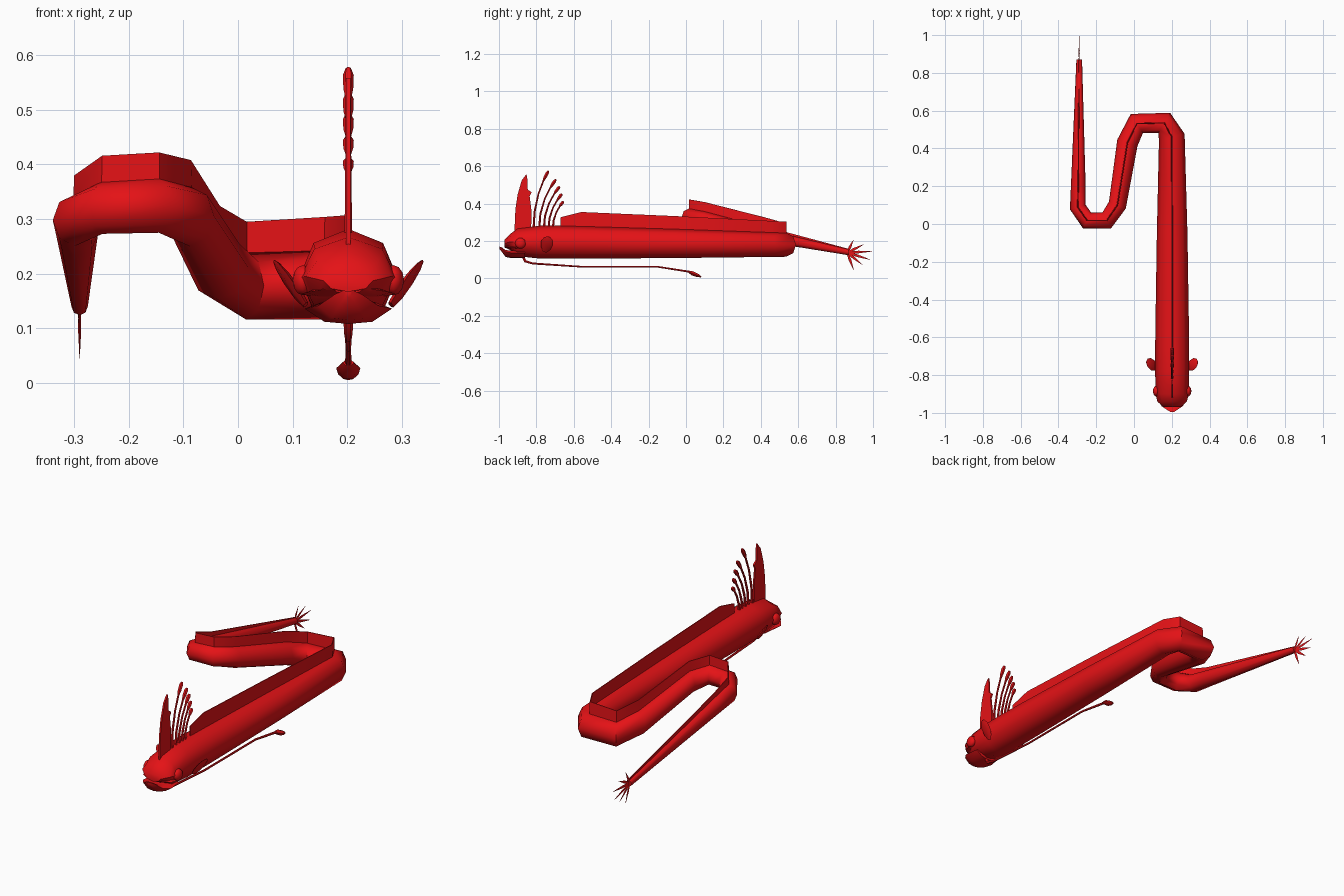
import bpy, math
from mathutils import Vector

if "Cube" in bpy.data.objects:
    bpy.data.objects.remove(bpy.data.objects["Cube"])

red = bpy.data.materials.new("red_skin")
red.diffuse_color = (0.78, 0.006, 0.008, 1)
red.use_nodes = True
red.node_tree.nodes["Principled BSDF"].inputs["Base Color"].default_value = red.diffuse_color
X = 0.202       # centre line of head and trunk
TX = -0.29      # centre line of tail


def make(name, verts, faces, smooth=True):
    me = bpy.data.meshes.new(name)
    me.from_pydata([tuple(v) for v in verts], [], faces)
    ob = bpy.data.objects.new(name, me)
    bpy.context.collection.objects.link(ob)
    me.materials.append(red)
    bpy.ops.object.select_all(action='DESELECT')
    ob.select_set(True)
    bpy.context.view_layer.objects.active = ob
    bpy.ops.object.mode_set(mode='EDIT')
    bpy.ops.mesh.select_all(action='SELECT')
    bpy.ops.mesh.normals_make_consistent(inside=False)
    bpy.ops.object.mode_set(mode='OBJECT')
    if smooth:
        bpy.ops.object.shade_smooth_by_angle(angle=math.radians(50))
    return ob


def loft(name, rings):
    """Skin a list of equal-length closed rings and cap the ends."""
    n = len(rings[0])
    verts = [p for r in rings for p in r]
    faces = [(i * n + j, i * n + (j + 1) % n, (i + 1) * n + (j + 1) % n, (i + 1) * n + j)
             for i in range(len(rings) - 1) for j in range(n)]
    faces += [tuple(range(n)), tuple(range(len(verts) - n, len(verts)))]
    return make(name, verts, faces)


def ring(c, side, up, a, b, n=8):
    return [c + side * (a * math.cos(2 * math.pi * k / n)) + up * (b * math.sin(2 * math.pi * k / n))
            for k in range(n)]


def rod(name, pts, radii, x, wide=1.0, n=6):
    """Tapered rod through (y, z) points in the plane x."""
    rings = []
    for i, (y, z) in enumerate(pts):
        a, b = pts[max(i - 1, 0)], pts[min(i + 1, len(pts) - 1)]
        t = Vector((0, b[0] - a[0], b[1] - a[1])).normalized()
        rings.append(ring(Vector((x, y, z)), Vector((1, 0, 0)), Vector((0, -t.z, t.y)),
                          radii[i] * wide, radii[i], n))
    return loft(name, rings)


def plate(name, outline, x, t):
    """Flat plate from a (y, z) outline."""
    return loft(name, [[Vector((x + s * t, y, z)) for y, z in outline] for s in (-1, 1)])


# Body stations: x, y, z, half width, half height, dorsal fin height
body = [
    (X, -0.97, 0.187, 0.045, 0.02, 0), (X, -0.94, 0.195, 0.078, 0.043, 0),
    (X, -0.90, 0.193, 0.088, 0.074, 0), (X, -0.78, 0.194, 0.09, 0.088, 0),
    (X, -0.67, 0.194, 0.09, 0.088, 0.045), (X, -0.56, 0.193, 0.089, 0.087, 0.075),
    (X, -0.05, 0.187, 0.081, 0.078, 0.068), (0.20, 0.46, 0.181, 0.07, 0.066, 0.06),
    (0.16, 0.535, 0.180, 0.062, 0.064, 0.06), (0.015, 0.532, 0.178, 0.06, 0.062, 0.055),
    (-0.035, 0.43, 0.212, 0.056, 0.06, 0.052), (-0.088, 0.10, 0.305, 0.048, 0.055, 0.048),
    (-0.145, 0.018, 0.325, 0.048, 0.05, 0.047), (-0.248, 0.018, 0.321, 0.047, 0.048, 0.047),
    (-0.298, 0.09, 0.298, 0.043, 0.047, 0.035), (-0.295, 0.20, 0.275, 0.039, 0.043, 0.02),
    (TX, 0.87, 0.14, 0.015, 0.016, 0.002)]
P = [Vector(b[:3]) for b in body]
UP = Vector((0, 0, 1))
rings, fin = [], []
for i, (x, y, z, w, h, f) in enumerate(body):
    flat = lambda v: Vector((v.x, v.y, 0)).normalized()
    t = (flat(P[i] - P[max(i - 1, 0)]) + flat(P[min(i + 1, len(P) - 1)] - P[i])).normalized()
    side = Vector((t.y, -t.x, 0))
    rings.append(ring(P[i], side, UP, w, h))
    if f:
        lo, hi = P[i] + UP * (h - 0.01), P[i] + UP * (h + f)
        fin.append([lo - side * 0.004, lo + side * 0.004, hi + side * 0.002, hi - side * 0.002])
loft("body", rings)
loft("dorsal_fin", fin)

# Lower jaw: a scoop with a raised tip and a wide lip
jaw = []
for y, w, top, bot in [(-0.86, 0.07, 0.15, 0.108), (-0.93, 0.08, 0.148, 0.108),
                       (-0.965, 0.055, 0.152, 0.115), (-0.985, 0.025, 0.166, 0.142),
                       (-0.996, 0.008, 0.168, 0.156)]:
    m = (top + bot) / 2
    jaw.append([Vector((X + sx * w, y, zz)) for sx, zz in
                [(-1, m + 0.008), (-0.6, top), (0.6, top), (1, m + 0.008), (0.55, bot + 0.004),
                 (0, bot), (-0.55, bot + 0.004)]])
loft("lower_jaw", jaw)

# Upper lip overhanging the mouth
lip = []
for y, w, z in [(-0.90, 0.086, 0.163), (-0.935, 0.078, 0.166), (-0.968, 0.03, 0.174)]:
    lip.append(ring(Vector((X, y, z)), Vector((1, 0, 0)), UP, w, 0.01))
loft("upper_lip", lip)

for s, tag in ((-1, "left"), (1, "right")):
    # Eye
    bpy.ops.mesh.primitive_uv_sphere_add(segments=10, ring_count=6, radius=1,
                                         location=(X + s * 0.083, -0.885, 0.188),
                                         rotation=(0, math.pi / 2, 0))
    eye = bpy.context.object
    eye.name = "eye_" + tag
    eye.scale = (0.029, 0.029, 0.019)
    eye.data.materials.append(red)
    bpy.ops.object.shade_smooth_by_angle(angle=math.radians(50))
    # Pectoral fin: leaf leaning outward
    leaf = []
    for k, w, th in [(0, 0.012, 0.006), (0.25, 0.028, 0.009), (0.6, 0.034, 0.008),
                     (0.88, 0.024, 0.005), (1, 0.007, 0.002)]:
        c = Vector((X + s * (0.078 + 0.058 * k), -0.755 + 0.022 * k, 0.143 + 0.08 * k))
        leaf.append(ring(c, Vector((0, 0.95, -0.3)), Vector((s * 0.8, 0, -0.55)), w, th, 6))
    loft("pectoral_fin_" + tag, leaf)

# Crest on the forehead
plate("crest_fin", [(-0.918, 0.24), (-0.912, 0.37), (-0.9, 0.45), (-0.878, 0.525), (-0.853, 0.558),
                    (-0.848, 0.53), (-0.846, 0.475), (-0.825, 0.46), (-0.836, 0.44),
                    (-0.826, 0.36), (-0.828, 0.26)], X, 0.004)

# Crest filaments with swollen tips
for i, (y0, y1, z1) in enumerate([(-0.815, -0.735, 0.576), (-0.785, -0.695, 0.53),
                                  (-0.76, -0.675, 0.492), (-0.735, -0.663, 0.452),
                                  (-0.712, -0.655, 0.412)]):
    pts, rad = [], []
    for k, r in [(0, 0.007), (0.3, 0.006), (0.6, 0.005), (0.82, 0.005),
                 (0.88, 0.009), (0.96, 0.010), (1, 0.005)]:
        pts.append((y0 + (y1 - y0) * k ** 2.2, 0.265 + (z1 - 0.265) * k))
        rad.append(r)
    rod(f"crest_filament_{i + 1}", pts, rad, X)

# Long belly filament with a paddle tip
rod("belly_filament", [(-0.875, 0.125), (-0.86, 0.092), (-0.82, 0.08), (-0.55, 0.062),
                       (-0.15, 0.062), (0.03, 0.034)],
    [0.009, 0.008, 0.006, 0.005, 0.005, 0.006], X)
rod("belly_filament_paddle", [(0.012, 0.037), (0.035, 0.027), (0.062, 0.016), (0.082, 0.008)],
    [0.006, 0.013, 0.011, 0.003], X, 1.7)

# Spiky tail rays
for i, (y, z) in enumerate([(0.895, 0.205), (0.95, 0.182), (0.995, 0.145), (0.985, 0.10),
                            (0.945, 0.072), (0.897, 0.045)]):
    b = Vector((0.862, 0.138))
    m = b.lerp(Vector((y, z)), 0.45)
    rod(f"tail_ray_{i + 1}", [tuple(b), tuple(m), (y, z)], [0.005, 0.007, 0.0008], TX, 0.4, 4)
